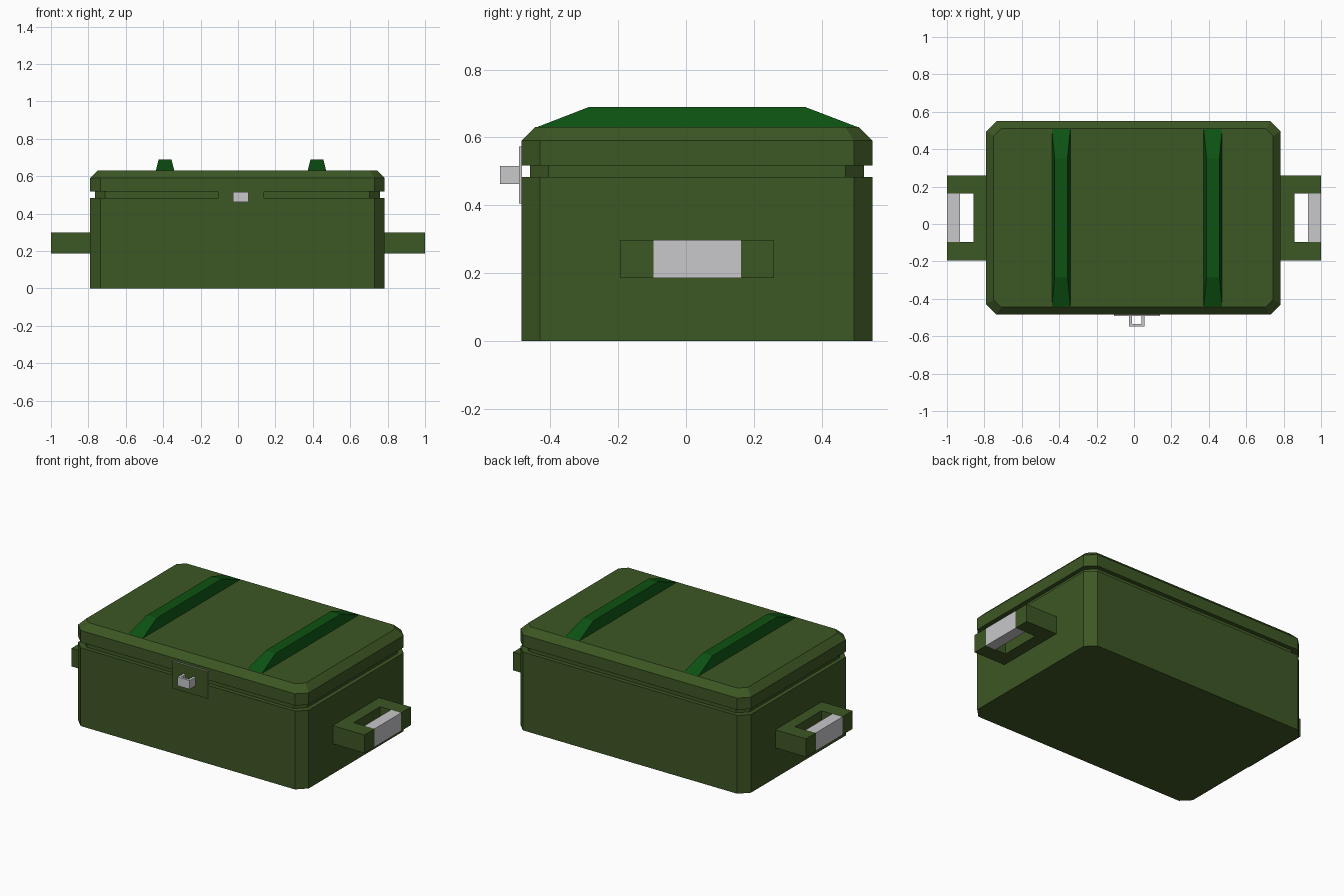
import bpy, bmesh

if "Cube" in bpy.data.objects:
    bpy.data.objects.remove(bpy.data.objects["Cube"])


def material(name, rgb):
    m = bpy.data.materials.new(name)
    m.diffuse_color = (*rgb, 1)
    m.use_nodes = True
    m.node_tree.nodes["Principled BSDF"].inputs["Base Color"].default_value = m.diffuse_color
    return m


OLIVE = material("olive green", (0.046, 0.095, 0.017))
STRAP = material("deep green", (0.004, 0.085, 0.006))
STEEL = material("light grey", (0.58, 0.58, 0.60))


def loft(name, rings, mats):
    """Closed solid through rings of equal point count, capped at both ends."""
    bm = bmesh.new()
    loops = [[bm.verts.new(p) for p in ring] for ring in rings]
    n = len(loops[0])
    for a, b in zip(loops, loops[1:]):
        for i in range(n):
            j = (i + 1) % n
            bm.faces.new((a[i], a[j], b[j], b[i]))
    bm.faces.new(loops[0][::-1])
    bm.faces.new(loops[-1])
    bmesh.ops.recalc_face_normals(bm, faces=bm.faces)
    me = bpy.data.meshes.new(name)
    bm.to_mesh(me)
    bm.free()
    for m in mats:
        me.materials.append(m)
    ob = bpy.data.objects.new(name, me)
    bpy.context.collection.objects.link(ob)
    return ob


def rect(x0, x1, y0, y1, z):
    return [(x0, y0, z), (x1, y0, z), (x1, y1, z), (x0, y1, z)]


def box(name, x0, x1, y0, y1, z0, z1, mat):
    return loft(name, [rect(x0, x1, y0, y1, z0), rect(x0, x1, y0, y1, z1)], [mat])


def octagon(inset, z, c=0.055):
    """Case outline with chamfered corners, shrunk by inset."""
    x0, x1, y0, y1 = -0.79 + inset, 0.784 + inset * -1, -0.485 + inset, 0.55 - inset
    return [(x0 + c, y0, z), (x1 - c, y0, z), (x1, y0 + c, z), (x1, y1 - c, z),
            (x1 - c, y1, z), (x0 + c, y1, z), (x0, y1 - c, z), (x0, y0 + c, z)]


# Case: tub, recessed seam and bevelled lid
loft("case_body", [octagon(0, 0), octagon(0, 0.483)], [OLIVE])
loft("case_seam", [octagon(0.025, 0.47), octagon(0.025, 0.53)], [OLIVE])
loft("case_lid", [octagon(0, 0.517), octagon(0, 0.59), octagon(0.04, 0.63, 0.04)], [OLIVE])

# Raised ribs across the lid
for side, x in (("left", -0.39), ("right", 0.422)):
    loft("lid_rib_" + side, [rect(x - 0.05, x + 0.05, -0.445, 0.512, 0.628),
                             rect(x - 0.034, x + 0.034, -0.285, 0.35, 0.69)], [STRAP])

# Side handles: C-shaped bracket plus a grey grip
for side, s in (("left", -1), ("right", 1)):
    outline = [(0.784, -0.195), (1, -0.195), (1, -0.096), (0.857, -0.096),
               (0.857, 0.162), (1, 0.162), (1, 0.258), (0.784, 0.258)]
    loft("handle_bracket_" + side,
         [[(s * x, y, z) for x, y in outline] for z in (0.186, 0.298)], [OLIVE])
    xs = sorted((s * 0.93, s))
    box("handle_grip_" + side, *xs, -0.096, 0.162, 0.186, 0.298, STEEL)

# Latch plate: grey edges, green front
plate = box("latch_plate", -0.107, 0.139, -0.493, -0.484, 0.405, 0.573, STEEL)
plate.data.materials.append(OLIVE)
for f in plate.data.polygons:
    f.material_index = int(f.normal.y < -0.5)

# Latch staple: square loop open from top to bottom
outline = [(-0.028, -0.492), (-0.028, -0.549), (0.055, -0.549), (0.055, -0.492),
           (0.039, -0.492), (0.039, -0.535), (-0.012, -0.535), (-0.012, -0.492)]
loft("latch_staple", [[(x, y, z) for x, y in outline] for z in (0.462, 0.516)], [STEEL])
